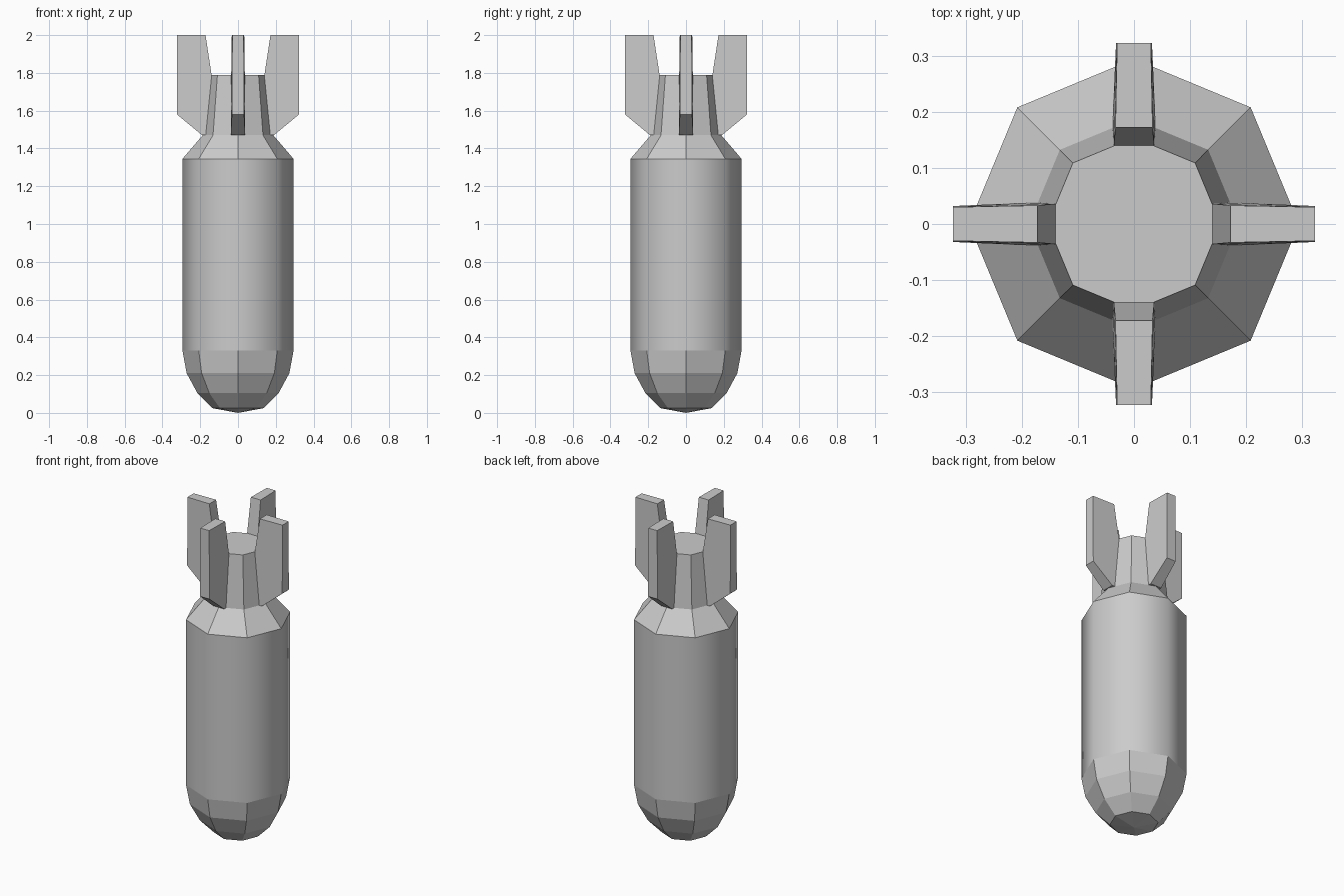
import bpy, bmesh
from math import cos, sin, pi, tau
from mathutils import Matrix

cube = bpy.data.objects.get("Cube")
if cube:
    bpy.data.objects.remove(cube)

# One plain metal colour
metal = bpy.data.materials.new("grey_metal")
metal.use_nodes = True
GREY = (0.6, 0.6, 0.6, 1)
metal.diffuse_color = GREY
metal.node_tree.nodes["Principled BSDF"].inputs["Base Color"].default_value = GREY


def make_object(name, bm):
    bmesh.ops.recalc_face_normals(bm, faces=bm.faces)
    mesh = bpy.data.meshes.new(name)
    bm.to_mesh(mesh)
    bm.free()
    mesh.materials.append(metal)
    obj = bpy.data.objects.new(name, mesh)
    bpy.context.collection.objects.link(obj)
    return obj


def lathe(name, profile, smooth=False, sides=8):
    """Eight-sided solid from (radius, height) rings; radius 0 makes a tip."""
    bm = bmesh.new()
    rings = []
    for r, z in profile:
        count = sides if r else 1
        rings.append([bm.verts.new((r * cos(tau * i / sides), r * sin(tau * i / sides), z))
                      for i in range(count)])
    for low, high in zip(rings, rings[1:]):
        for i in range(sides):
            j = (i + 1) % sides
            if len(low) == 1:
                face = bm.faces.new((low[0], high[j], high[i]))
            else:
                face = bm.faces.new((low[i], low[j], high[j], high[i]))
            face.smooth = smooth
    for ring in (rings[0], rings[-1]):
        if len(ring) > 1:
            bm.faces.new(ring)
    return make_object(name, bm)


# Faceted nose, rounded barrel, sloped shoulder and tapering tail
lathe("nose", [(0, 0), (0.135, 0.025), (0.215, 0.105), (0.272, 0.21), (0.294, 0.33)])
lathe("barrel", [(0.294, 0.33), (0.294, 1.345)], smooth=True)
lathe("shoulder", [(0.294, 1.345), (0.187, 1.47)])
lathe("tail", [(0.187, 1.47), (0.154, 1.79)])

# Fin outline as (distance from axis, height, half thickness)
FIN = [(0.13, 1.47, 0.039), (0.19, 1.47, 0.038), (0.323, 1.58, 0.032),
       (0.323, 2.0, 0.030), (0.172, 2.0, 0.033), (0.14, 1.79, 0.036), (0.1, 1.79, 0.036)]


def fin(name, angle):
    bm = bmesh.new()
    near = [bm.verts.new((d, -t, z)) for d, z, t in FIN]
    far = [bm.verts.new((d, t, z)) for d, z, t in FIN]
    bm.faces.new(near)
    bm.faces.new(far)
    for i in range(len(FIN)):
        j = (i + 1) % len(FIN)
        bm.faces.new((near[i], near[j], far[j], far[i]))
    bmesh.ops.rotate(bm, verts=bm.verts, matrix=Matrix.Rotation(angle, 3, "Z"))
    make_object(name, bm)


# Four fins around the tail
for k, side in enumerate(("left", "back", "right", "front")):
    fin(side + "_fin", k * pi / 2)
